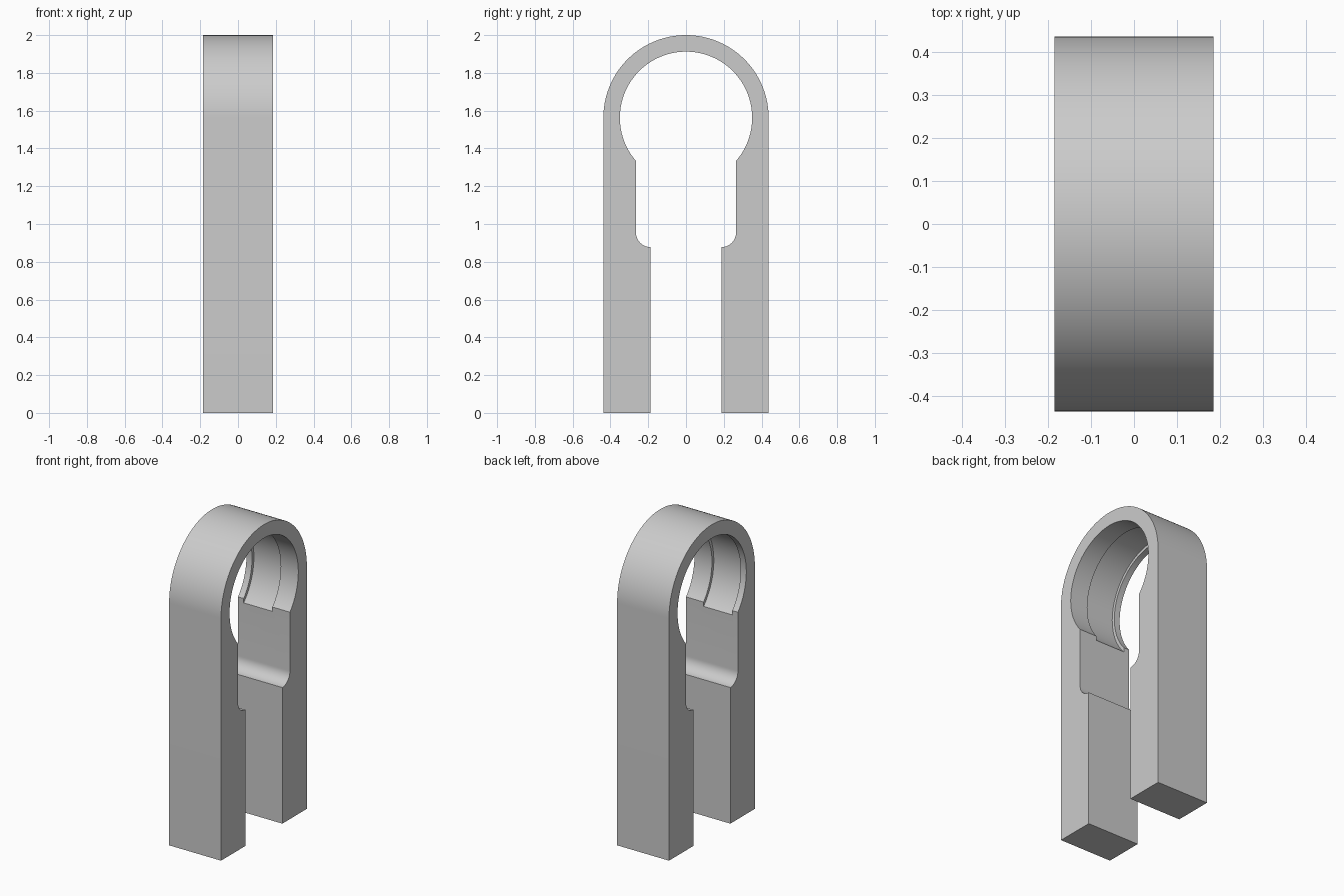
import bpy, bmesh
from math import pi, sin, cos, asin, radians
from mathutils import Matrix

HALF_WIDTH = 0.185
CENTRE_Z = 1.5625
OUTER_R, BORE_R, GROOVE_R = 0.4375, 0.35, 0.369
NECK, SLOT = 0.265, 0.1875
FILLET_Z = 0.955

cube = bpy.data.objects.get("Cube")
if cube:
    bpy.data.objects.remove(cube, do_unlink=True)

grey = bpy.data.materials.new("plain grey")
grey.use_nodes = True
colour = (0.6, 0.6, 0.6, 1)
grey.diffuse_color = colour
grey.node_tree.nodes["Principled BSDF"].inputs["Base Color"].default_value = colour


def arc(y, z, r, start, end, steps):
    """Points (y, z) along an arc."""
    angles = [start + (end - start) * i / steps for i in range(steps + 1)]
    return [(y + r * cos(a), z + r * sin(a)) for a in angles]


def make_object(name, bm):
    bmesh.ops.recalc_face_normals(bm, faces=bm.faces)
    mesh = bpy.data.meshes.new(name)
    bm.to_mesh(mesh)
    bm.free()
    mesh.materials.append(grey)
    obj = bpy.data.objects.new(name, mesh)
    bpy.context.collection.objects.link(obj)
    return obj


# Clip outline: outer arch, then the left leg's inside, the bore, and the right leg's inside
fillet_r = NECK - SLOT
inside = [(SLOT, 0)] + arc(SLOT, FILLET_Z, fillet_r, -pi / 2, 0, 12)
mirrored = [(-y, z) for y, z in reversed(inside)]
neck_angle = -asin((BORE_R**2 - NECK**2) ** 0.5 / BORE_R)
bore = arc(0, CENTRE_Z, BORE_R, neck_angle, pi - neck_angle, 96)
outer = arc(0, CENTRE_Z, OUTER_R, pi, 0, 80)
outline = inside + bore + mirrored + [(-OUTER_R, 0)] + outer + [(OUTER_R, 0)]

bm = bmesh.new()
face = bm.faces.new([bm.verts.new((-HALF_WIDTH, y, z)) for y, z in outline])
grown = bmesh.ops.extrude_face_region(bm, geom=[face])["geom"]
bmesh.ops.translate(bm, vec=(2 * HALF_WIDTH, 0, 0),
                    verts=[v for v in grown if isinstance(v, bmesh.types.BMVert)])
clip = make_object("spring_clip", bm)

# Shallow groove inside the bore, leaving a thin lip on one side
x0, x1 = -0.145, 0.06
bm = bmesh.new()
place = Matrix.Translation(((x0 + x1) / 2, 0, CENTRE_Z)) @ Matrix.Rotation(pi / 2, 4, 'Y')
bmesh.ops.create_cone(bm, cap_ends=True, segments=128, radius1=GROOVE_R,
                      radius2=GROOVE_R, depth=x1 - x0, matrix=place)
cutter = make_object("groove_cutter", bm)
cutter.hide_render = True

cut = clip.modifiers.new("groove", 'BOOLEAN')
cut.operation = 'DIFFERENCE'
cut.solver = 'EXACT'
cut.object = cutter
bpy.ops.object.select_all(action='DESELECT')
clip.select_set(True)
bpy.context.view_layer.objects.active = clip
bpy.ops.object.modifier_apply(modifier=cut.name)
bpy.data.objects.remove(cutter, do_unlink=True)

bpy.ops.object.shade_smooth_by_angle(angle=radians(25))
